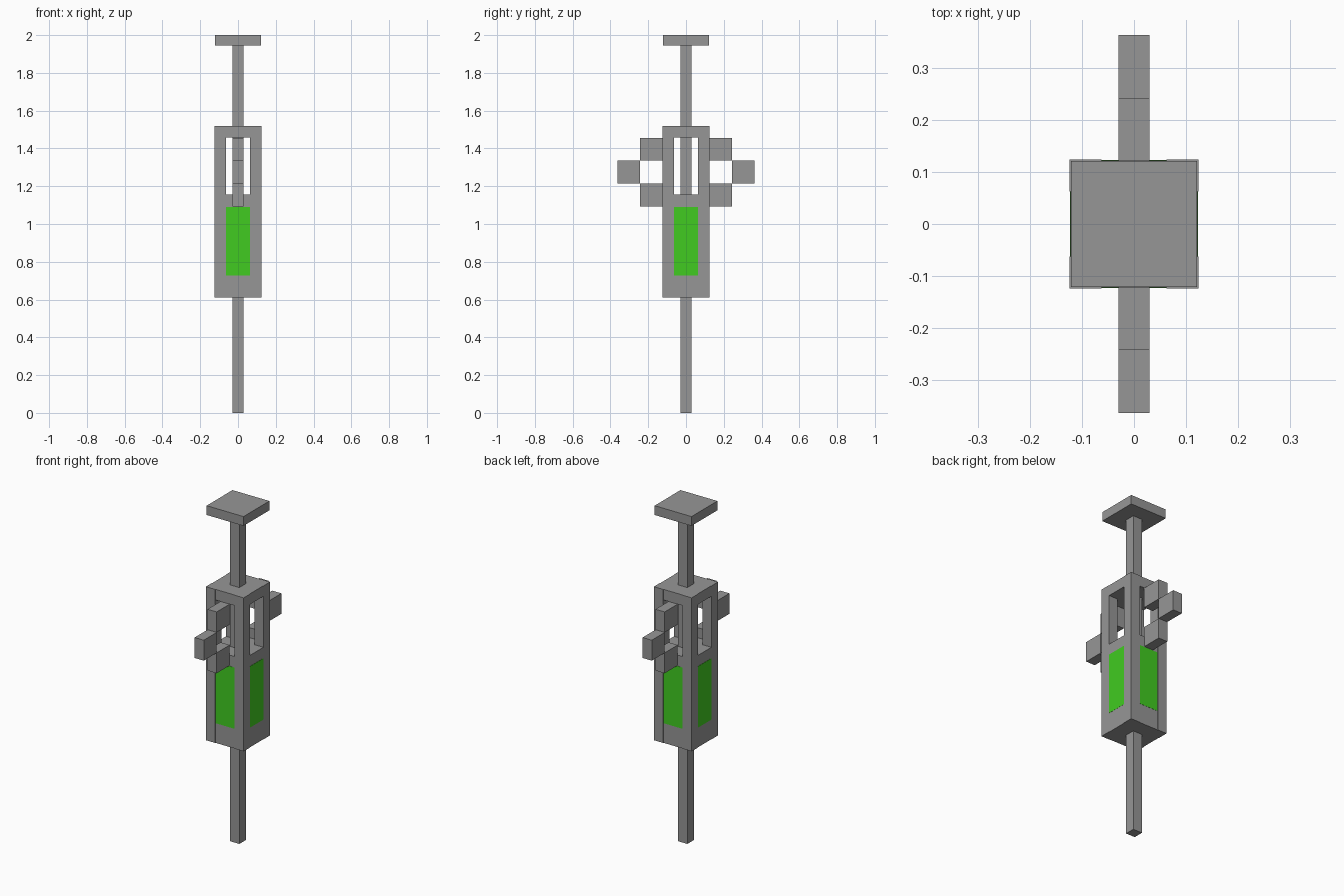
import bpy

cube = bpy.data.objects.get("Cube")
if cube:
    bpy.data.objects.remove(cube, do_unlink=True)


def material(name, colour):
    mat = bpy.data.materials.new(name)
    mat.use_nodes = True
    mat.diffuse_color = colour
    mat.node_tree.nodes["Principled BSDF"].inputs["Base Color"].default_value = colour
    return mat


GREY = material("grey metal", (0.305, 0.305, 0.305, 1))
GREEN = material("green liquid", (0.052, 0.597, 0.015, 1))


def box(name, low, high, mat=GREY):
    """Box between two opposite corners."""
    bpy.ops.mesh.primitive_cube_add(size=1)
    ob = bpy.context.object
    ob.name = name
    ob.location = [(a + b) / 2 for a, b in zip(low, high)]
    ob.scale = [b - a for a, b in zip(low, high)]
    bpy.ops.object.transform_apply(location=True, rotation=False, scale=True)
    ob.data.materials.append(mat)
    return ob


def column(name, half, bottom, top, mat=GREY):
    """Square box centred on the vertical axis."""
    return box(name, (-half, -half, bottom), (half, half, top), mat)


ROD = 0.03       # half width of needle, plunger and grips
INNER = 0.063    # half width of the windows
CORE = 0.122     # half width of the barrel
OUTER = 0.124    # outer face of the corner posts
BOTTOM, TOP = 0.61, 1.52
FLOOR, CEILING = 1.155, 1.457

# Needle, plunger rod and thumb plate
column("needle", ROD, 0, BOTTOM)
column("plunger_rod", ROD, FLOOR, 1.945)
column("thumb_plate", 0.121, 1.945, 2)

# Barrel: solid lower block, top plate and four corner posts
column("barrel_block", CORE, BOTTOM, FLOOR)
column("barrel_top", CORE, CEILING, TOP)
for sx, x_name in ((-1, "right"), (1, "left")):
    for sy, y_name in ((-1, "front"), (1, "back")):
        xs = sorted((sx * INNER, sx * OUTER))
        ys = sorted((sy * INNER, sy * OUTER))
        box(f"post_{y_name}_{x_name}", (xs[0], ys[0], BOTTOM), (xs[1], ys[1], TOP))

# Liquid panels, thin plates on all four sides
plate = CORE + 0.001
box("liquid_front_back", (-INNER, -plate, 0.727), (INNER, plate, 1.09), GREEN)
box("liquid_sides", (-plate, -INNER, 0.727), (plate, INNER, 1.09), GREEN)

# Finger grips: stepped blocks on the front and back
STEP = 0.1212
for side, label in ((-1, "front"), (1, "back")):
    for part, ring, level in (("lower", 1, 0), ("outer", 2, 1), ("upper", 1, 2)):
        ys = sorted((side * ring * STEP, side * (ring + 1) * STEP))
        z = 1.093 + level * STEP
        box(f"grip_{part}_{label}", (-ROD, ys[0], z), (ROD, ys[1], z + STEP))
